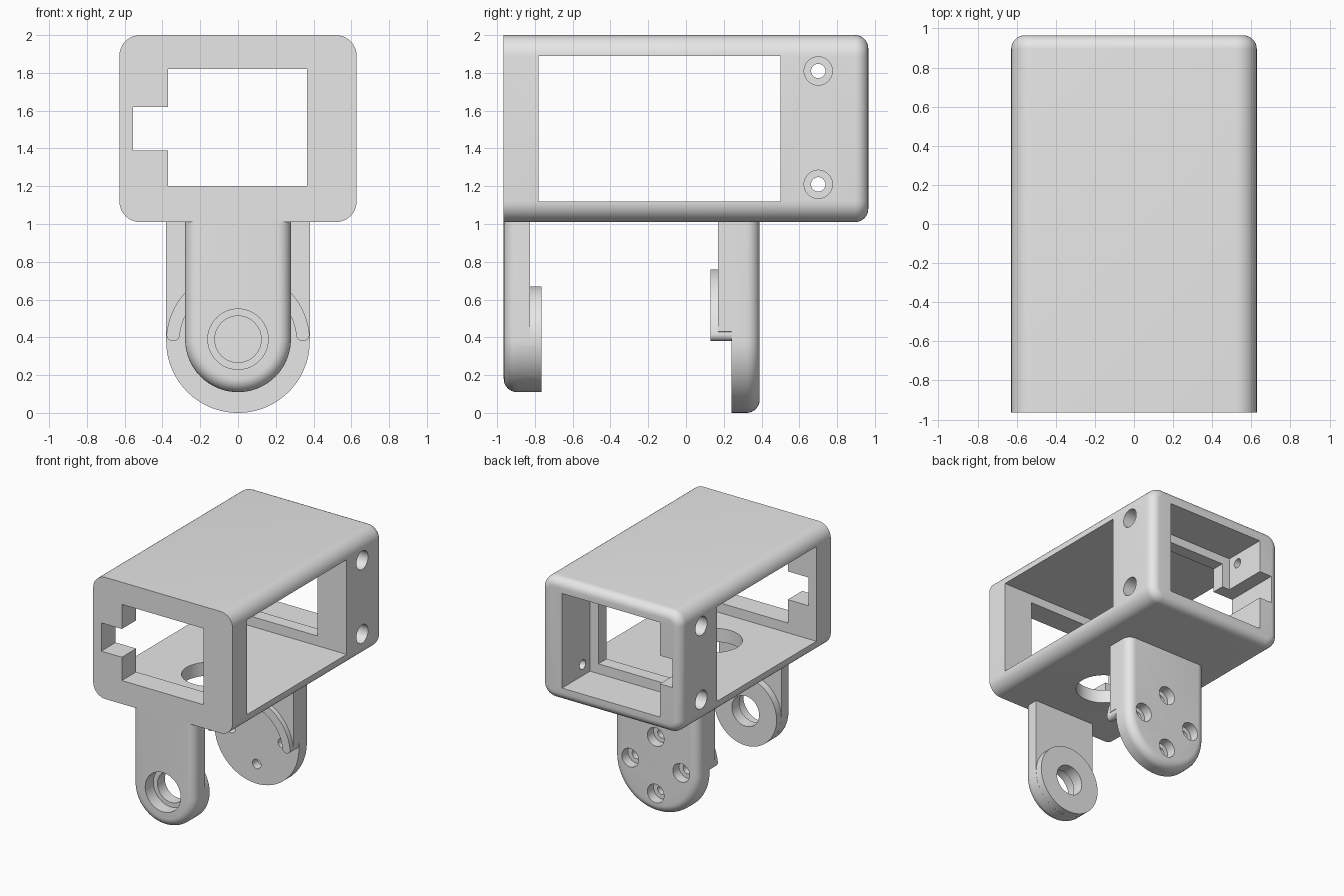
import bpy
import bmesh
from math import sin, cos, pi, radians
from mathutils import Matrix

old = bpy.data.objects.get("Cube")
if old:
    bpy.data.objects.remove(old, do_unlink=True)

grey = bpy.data.materials.new("light_grey")
grey.use_nodes = True
colour = (0.8, 0.8, 0.8, 1)
grey.diffuse_color = colour
grey.node_tree.nodes["Principled BSDF"].inputs["Base Color"].default_value = colour


def arc(cx, cz, r, a0, a1, n=32):
    """Points on an arc in the XZ plane, angles in radians."""
    return [(cx + r * cos(a0 + (a1 - a0) * i / n), cz + r * sin(a0 + (a1 - a0) * i / n))
            for i in range(n + 1)]


def rect(x0, x1, z0, z1):
    return [(x0, z0), (x1, z0), (x1, z1), (x0, z1)]


def tongue(r, cz, top):
    """Strap outline: square at the top, half round at the bottom."""
    return arc(0, cz, r, pi, 2 * pi, 48) + [(r, top), (-r, top)]


def add_object(name, bm):
    bmesh.ops.recalc_face_normals(bm, faces=bm.faces)
    mesh = bpy.data.meshes.new(name)
    bm.to_mesh(mesh)
    bm.free()
    obj = bpy.data.objects.new(name, mesh)
    bpy.context.collection.objects.link(obj)
    mesh.materials.append(grey)
    return obj


def prism(name, outline, y0, y1, round_y=None, radius=0.07, open_top=None):
    """Extrude an XZ outline along y; optionally round the rim at round_y."""
    bm = bmesh.new()
    face = bm.faces.new([bm.verts.new((x, y0, z)) for x, z in outline])
    ext = bmesh.ops.extrude_face_region(bm, geom=[face], use_keep_orig=True)
    for v in ext["geom"]:
        if isinstance(v, bmesh.types.BMVert):
            v.co.y = y1
    bmesh.ops.recalc_face_normals(bm, faces=bm.faces)
    if round_y is not None:
        rim = [e for e in bm.edges
               if all(abs(v.co.y - round_y) < 1e-5 for v in e.verts)
               and not (open_top and all(v.co.z > open_top - 1e-4 for v in e.verts))]
        bmesh.ops.bevel(bm, geom=rim, offset=radius, segments=8, profile=0.5,
                        affect='EDGES', clamp_overlap=False)
    return add_object(name, bm)


def cylinder(axis, centre, r, length):
    bm = bmesh.new()
    turn = {'X': Matrix.Rotation(pi / 2, 4, 'Y'), 'Y': Matrix.Rotation(pi / 2, 4, 'X'),
            'Z': Matrix.Identity(4)}[axis]
    bmesh.ops.create_cone(bm, cap_ends=True, segments=48, radius1=r, radius2=r,
                          depth=length, matrix=Matrix.Translation(centre) @ turn)
    return add_object("tool", bm)


def combine(obj, tools, operation='DIFFERENCE'):
    """Apply each tool to obj as a boolean, then discard the tool."""
    bpy.context.view_layer.objects.active = obj
    for tool in tools:
        tool.hide_render = True
        mod = obj.modifiers.new("cut", 'BOOLEAN')
        mod.operation, mod.solver, mod.object = operation, 'EXACT', tool
        bpy.ops.object.modifier_apply(modifier=mod.name)
        bpy.data.objects.remove(tool, do_unlink=True)


def finish(obj):
    bpy.ops.object.select_all(action='DESELECT')
    obj.select_set(True)
    bpy.context.view_layer.objects.active = obj
    bpy.ops.object.shade_smooth_by_angle(angle=radians(25))


W, D, BOTTOM, TOP, R = 0.628, 0.965, 1.01, 2.0, 0.11
JOIN = BOTTOM + 0.004

# Housing: rounded box with a softened back rim
corners = [(W - R, BOTTOM + R, -pi / 2), (W - R, TOP - R, 0),
           (R - W, TOP - R, pi / 2), (R - W, BOTTOM + R, pi)]
outline = [p for x, z, a in corners for p in arc(x, z, R, a, a + pi / 2, 10)]
housing = prism("housing", outline, -D, D, round_y=D)

# Side windows, front opening, rear lip opening, rear recess, cable slot
opening = rect(-0.37, 0.365, 1.2, 1.82)
cuts = [prism("tool", rect(-1, 1, 1.12, 1.89), -0.78, 0.5),
        prism("tool", opening, -1.2, -0.6),
        prism("tool", opening, 0.4, 1.2),
        prism("tool", rect(-0.44, 0.44, 1.12, 1.89), 0.605, 1.2),
        prism("tool", rect(-0.555, -0.3, 1.39, 1.62), -1.2, 1.2),
        cylinder('Z', (0, -0.36, 1.06), 0.21, 0.3)]

# Counterbored side screw holes
for z in (1.21, 1.81):
    cuts.append(cylinder('X', (0, 0.7, z), 0.038, 2))
    for side in (-1, 1):
        cuts.append(cylinder('X', (side * (W + 0.05), 0.7, z), 0.075, 0.3))
combine(housing, cuts)
finish(housing)

# Front leg: strap with inner boss and stepped pivot hole
PIVOT = 0.39
front_leg = prism("front_leg", tongue(0.28, PIVOT, JOIN), -D, -0.825,
                  round_y=-D, open_top=JOIN)
combine(front_leg, [cylinder('Y', (0, -0.805, PIVOT), 0.28, 0.08)], 'UNION')
combine(front_leg, [cylinder('Y', (0, -0.85, PIVOT), 0.123, 0.5),
                    cylinder('Y', (0, -0.96, PIVOT), 0.16, 0.2)])
finish(front_leg)

# Rear leg: strap, thick upper pad around the disc recess, raised arc ridge
HUB, RO, RI = 0.38, 0.38, 0.31
rear_leg = prism("rear_leg", tongue(RO, HUB, JOIN), 0.24, 0.39,
                 round_y=0.39, open_top=JOIN)
mid, tip = (RO + RI) / 2, (RO - RI) / 2
a = 0.1
pad_outline = (arc(0, HUB, mid, a, pi - a, 48)
               + [(-RO, HUB + 0.05), (-RO, JOIN), (RO, JOIN), (RO, HUB + 0.05)])
ridge_outline = (arc(0, HUB, RO, a, pi - a, 48)
                 + arc(mid * cos(pi - a), HUB + mid * sin(a), tip, pi - a, 2 * pi - a, 12)[1:-1]
                 + arc(0, HUB, RI, pi - a, a, 48)
                 + arc(mid * cos(a), HUB + mid * sin(a), tip, pi + a, 2 * pi + a, 12)[1:-1])
combine(rear_leg, [prism("tool", pad_outline, 0.17, 0.26),
                   prism("tool", ridge_outline, 0.13, 0.26)], 'UNION')

# Four counterbored screw holes in a cross
holes = []
for k in range(4):
    x, z = 0.23 * cos(k * pi / 2), HUB + 0.01 + 0.23 * sin(k * pi / 2)
    holes += [cylinder('Y', (x, 0.3, z), 0.038, 0.4),
              cylinder('Y', (x, 0.41, z), 0.075, 0.2)]
combine(rear_leg, holes)
finish(rear_leg)
